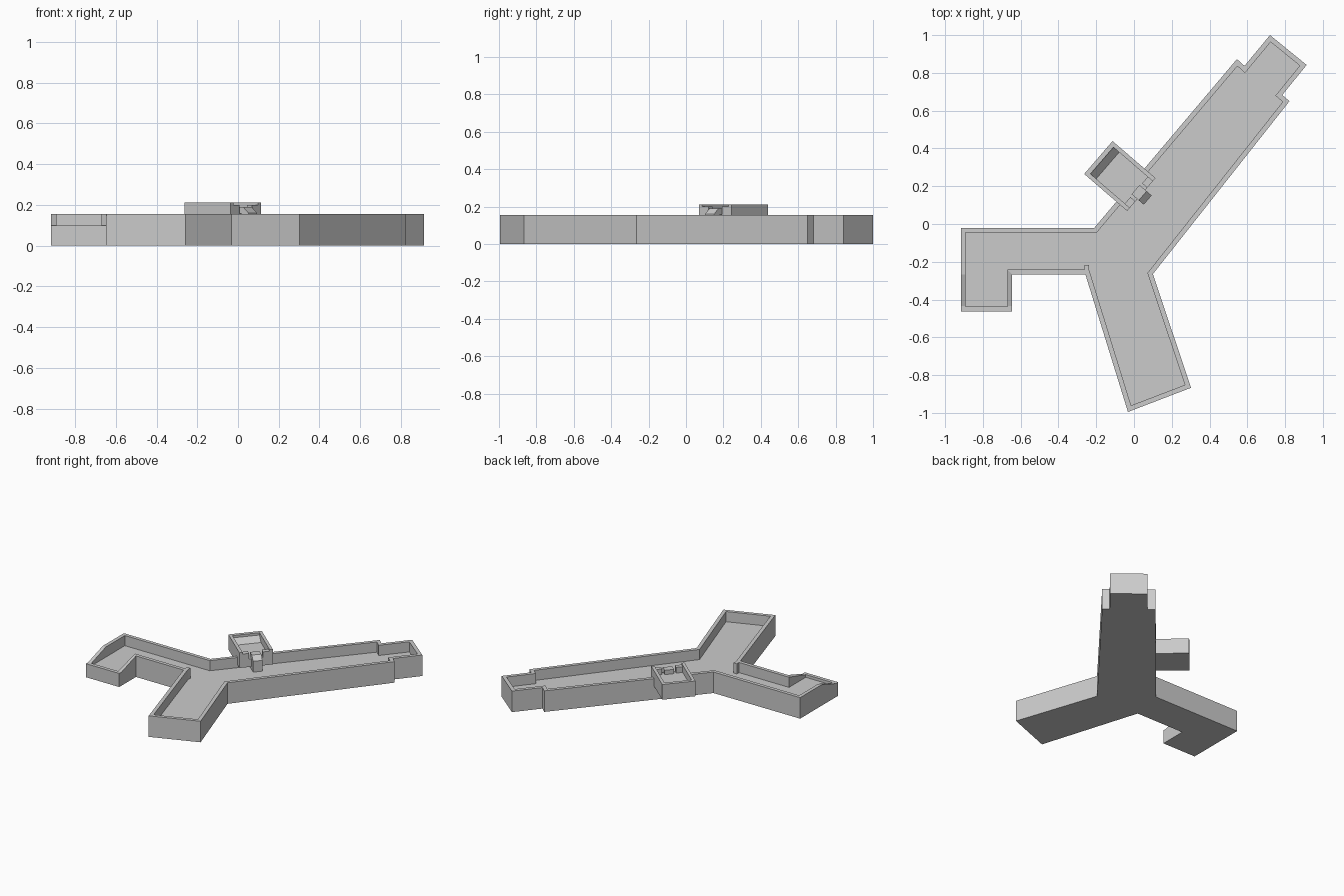
import bpy, bmesh
from mathutils import Vector

if "Cube" in bpy.data.objects:
    bpy.data.objects.remove(bpy.data.objects["Cube"])


def make_object(name, bm):
    bmesh.ops.recalc_face_normals(bm, faces=bm.faces)
    mesh = bpy.data.meshes.new(name)
    bm.to_mesh(mesh)
    bm.free()
    ob = bpy.data.objects.new(name, mesh)
    bpy.context.collection.objects.link(ob)
    return ob


def inset(points, d):
    # mitred inward offset of a clockwise outline
    out = []
    for i, p in enumerate(points):
        a = (p - points[i - 1]).normalized()
        b = (points[(i + 1) % len(points)] - p).normalized()
        na, nb = Vector((a.y, -a.x)), Vector((b.y, -b.x))
        out.append(p + (na + nb) * (d / (1 + na.dot(nb))))
    return out


def tray(name, outline, floor_z, wall):
    # solid floor with a rim whose height follows each outline point
    outer = [Vector(p[:2]) for p in outline]
    inner = inset(outer, wall)
    tops = [p[2] for p in outline]
    n = len(outer)
    bm = bmesh.new()
    rings = [[bm.verts.new((p.x, p.y, z)) for p, z in zip(pts, zs)]
             for pts, zs in ((outer, [0] * n), (outer, tops),
                             (inner, tops), (inner, [floor_z] * n))]
    for r0, r1 in zip(rings, rings[1:]):
        for i in range(n):
            j = (i + 1) % n
            bm.faces.new((r0[i], r0[j], r1[j], r1[i]))
    bm.faces.new(rings[0])
    bm.faces.new(rings[-1])
    return make_object(name, bm)


# local frame of the side box: s runs towards the long arm, t along the arm
CENTRE = Vector((-0.075, 0.254))
S, T = Vector((0.757, -0.653)), Vector((0.653, 0.757))


def prism(name, profile, t0, t1):
    # (s, z) profile swept from t0 to t1
    bm = bmesh.new()
    ends = []
    for t in (t0, t1):
        ends.append([bm.verts.new((*(CENTRE + S * s + T * t), z)) for s, z in profile])
    n = len(profile)
    for i in range(n):
        j = (i + 1) % n
        bm.faces.new((ends[0][i], ends[0][j], ends[1][j], ends[1][i]))
    bm.faces.new(ends[0])
    bm.faces.new(ends[1])
    return make_object(name, bm)


def rect(s0, s1, z0, z1):
    return [(s0, z0), (s1, z0), (s1, z1), (s0, z1)]


# three-armed channel, with the hooked end sloping down to a low lip
H, LOW = 0.155, 0.1
tray("channel_tray", [
    (-0.917, -0.02, H), (-0.21, -0.02, H), (0.545, 0.873, H), (0.585, 0.837, H),
    (0.72, 1.0, H), (0.914, 0.842, H), (0.785, 0.683, H), (0.823, 0.65, H),
    (0.10, -0.265, H), (0.302, -0.867, H), (-0.032, -0.995, H),
    (-0.257, -0.268, H), (-0.645, -0.268, H), (-0.645, -0.435, LOW),
    (-0.645, -0.463, LOW), (-0.917, -0.463, LOW), (-0.917, -0.435, LOW),
    (-0.917, -0.268, H)], 0.08, 0.026)

# small post at the inside corner
bm = bmesh.new()
bmesh.ops.create_cube(bm, size=1)
for v in bm.verts:
    v.co = (-0.25 + v.co.x * 0.026, -0.241 + v.co.y * 0.05, 0.11 + v.co.z * 0.09)
make_object("corner_post", bm)

# open side box perched on the channel wall
TOP, BASE, W = 0.212, 0.1, 0.115
prism("box_floor", [(-0.15, BASE), (0.15, BASE), (0.15, 0.158), (-0.085, 0.158),
                    (-0.125, 0.195), (-0.15, 0.195)], -W + 0.02, W - 0.02)
prism("box_end_wall", rect(-0.15, -0.125, BASE, TOP), -W + 0.02, W - 0.02)
for side, sign in (("left", 1), ("right", -1)):
    prism("box_side_" + side, rect(-0.15, 0.15, BASE, TOP), sign * (W - 0.022), sign * W)
    prism("gate_pillar_" + side, rect(0.115, 0.15, BASE, 0.2), sign * 0.048, sign * (W - 0.022))

# sloping chute through the gate
prism("gate_chute", [(0.11, 0.08), (0.195, 0.08), (0.195, 0.16), (0.16, 0.19), (0.11, 0.19)],
      -0.032, 0.032)
